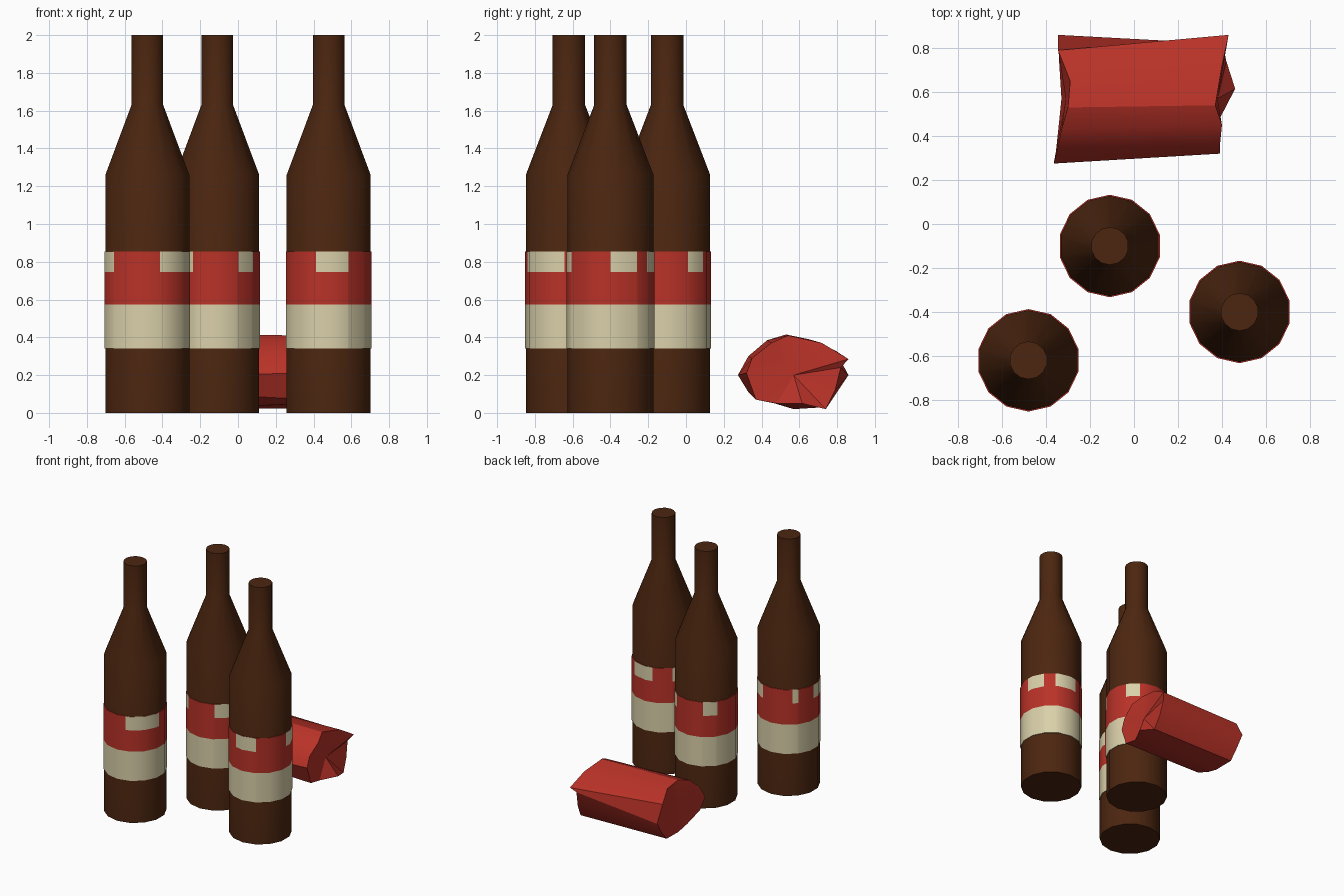
import bpy
import bmesh
from math import sin, cos, pi, radians, degrees

cube = bpy.data.objects.get("Cube")
if cube:
    bpy.data.objects.remove(cube, do_unlink=True)

SIDES = 14
STEP = 360 / SIDES


def make_material(name, rgb):
    mat = bpy.data.materials.new(name)
    mat.use_nodes = True
    colour = (*rgb, 1)
    mat.diffuse_color = colour
    mat.node_tree.nodes["Principled BSDF"].inputs["Base Color"].default_value = colour
    return mat


brown = make_material("brown glass", (.072, .019, .005))
red = make_material("red", (.485, .032, .021))
cream = make_material("cream", (.70, .63, .40))


def finish(name, bm, materials, location=(0, 0, 0)):
    bmesh.ops.recalc_face_normals(bm, faces=bm.faces)
    mesh = bpy.data.meshes.new(name)
    bm.to_mesh(mesh)
    bm.free()
    for mat in materials:
        mesh.materials.append(mat)
    obj = bpy.data.objects.new(name, mesh)
    obj.location = location
    bpy.context.collection.objects.link(obj)
    bpy.ops.object.select_all(action='DESELECT')
    obj.select_set(True)
    bpy.context.view_layer.objects.active = obj
    bpy.ops.object.shade_smooth_by_angle(angle=radians(30))
    return obj


def polygon_point(radius, angle):
    """Point on the outline of the regular polygon, angle in degrees from the front."""
    off = radians(angle % STEP - STEP / 2)
    r = radius * cos(pi / SIDES) / cos(off)
    a = radians(angle)
    return r * sin(a), -r * cos(a)


def loft(bm, profile, angles):
    """Stack polygon rings along a profile; returns the wall faces as (face, row, column)."""
    rings = [[bm.verts.new((*polygon_point(r, a), z)) for a in angles] for r, z in profile]
    count = len(angles)
    walls = []
    for row, (low, high) in enumerate(zip(rings, rings[1:])):
        for col in range(count):
            nxt = (col + 1) % count
            face = bm.faces.new((low[col], low[nxt], high[nxt], high[col]))
            walls.append((face, row, col))
    return rings, walls


CORNERS = [i * STEP for i in range(SIDES)]


def bottle(name, location):
    bm = bmesh.new()
    profile = [(.228, 0), (.228, 1.26), (.086, 1.63), (.086, 2)]
    rings, _ = loft(bm, profile, CORNERS)
    bm.faces.new(rings[0])
    bm.faces.new(rings[-1])
    finish(name, bm, [brown], location)


def label(name, location, patches):
    """Wrapped label: cream lower band, red upper band with cream patches at its top."""
    edges = [a % 360 for patch in patches for a in patch]
    angles = sorted(set(CORNERS + edges))
    profile = [(.222, .34), (.233, .34), (.233, .575), (.233, .745), (.233, .855), (.222, .855)]
    bm = bmesh.new()
    _, walls = loft(bm, profile, angles)
    for face, row, col in walls:
        following = angles[col + 1] if col + 1 < len(angles) else 360
        middle = (angles[col] + following) / 2
        in_patch = any((middle - a) % 360 < b - a for a, b in patches)
        is_cream = row < 2 or (row == 3 and in_patch)
        face.material_index = 1 if is_cream else 0
    finish(name, bm, [red, cream], location)


# Three bottles, each with its own arrangement of label patches
bottles = {
    "left": ((.48, -.40, 0), [(-17, 27), (90, 127), (148, 194), (231, 262)]),
    "middle": ((-.11, -.10, 0), [(29 + 90 * i, 56 + 90 * i) for i in range(4)]),
    "right": ((-.48, -.62, 0), [(17, 84), (120, 160), (222, 233), (267, 310)]),
}
for side, (place, patches) in bottles.items():
    bottle(side + "_bottle", place)
    label(side + "_bottle_label", place, patches)


# Crumpled packet lying behind: two ragged rims joined by walls, dented ends
left_rim = [
    (-.365, .275, .20), (-.35, .33, .30), (-.33, .43, .385), (-.30, .53, .415),
    (-.29, .65, .39), (-.345, .79, .33), (-.345, .86, .20), (-.34, .80, .11),
    (-.34, .73, .03), (-.33, .57, .02), (-.34, .47, .05), (-.355, .33, .11)]
right_rim = [
    (.39, .32, .21), (.39, .35, .29), (.40, .45, .37), (.37, .54, .41),
    (.40, .72, .37), (.43, .86, .285), (.40, .82, .24), (.41, .79, .12),
    (.42, .74, .02), (.46, .615, .05), (.39, .48, .05), (.39, .37, .07)]

bm = bmesh.new()
left = [bm.verts.new(p) for p in left_rim]
right = [bm.verts.new(p) for p in right_rim]
left_dent = bm.verts.new((-.31, .57, .2))
right_dent = bm.verts.new((.38, .57, .2))
for i in range(len(left)):
    j = (i + 1) % len(left)
    bm.faces.new((left[i], left[j], right[j], right[i]))
    bm.faces.new((left[i], left[j], left_dent))
    bm.faces.new((right[i], right[j], right_dent))
finish("crumpled_packet", bm, [red])
